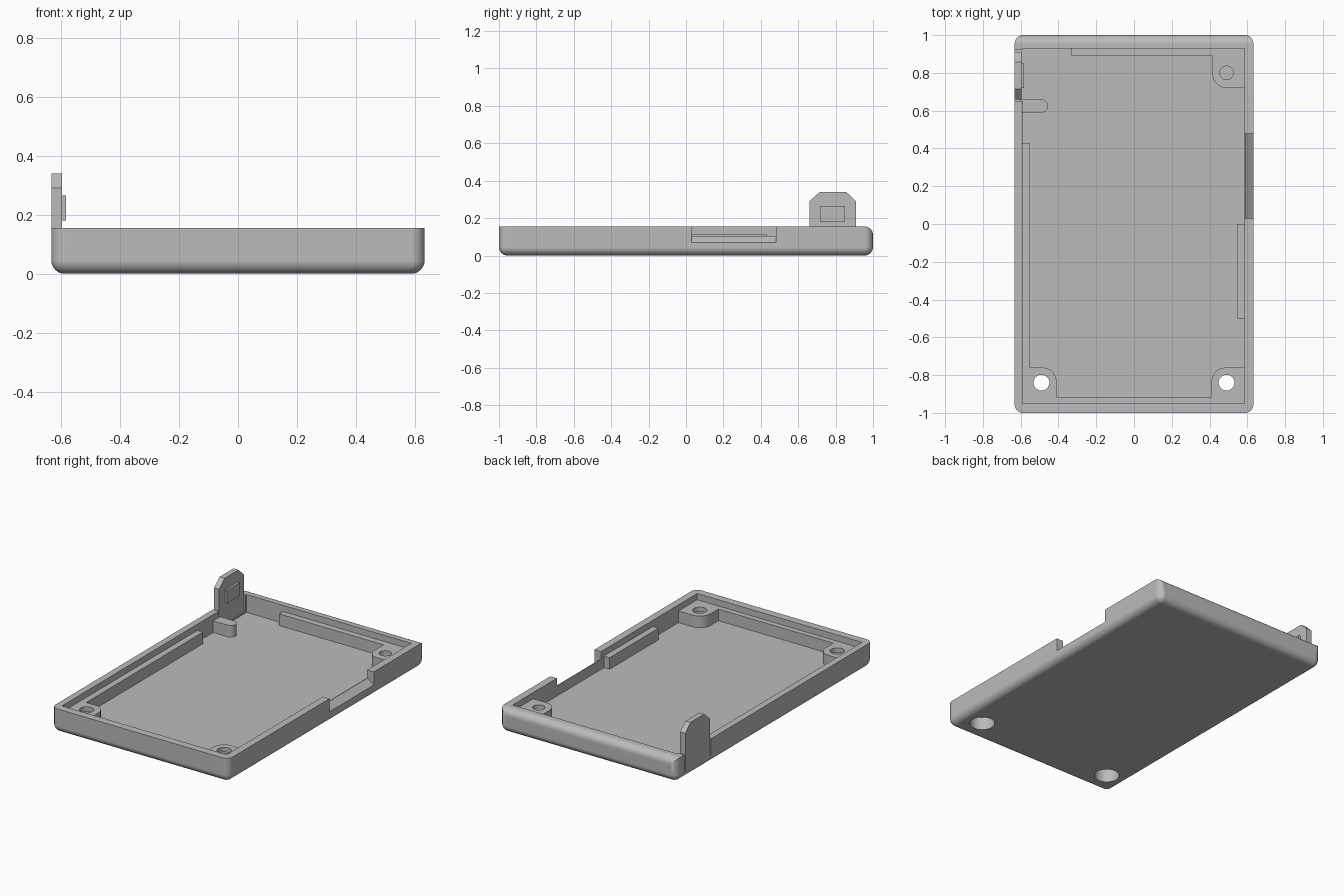
import bpy, bmesh
from math import sin, cos, pi, radians
from mathutils import Vector

if "Cube" in bpy.data.objects:
    bpy.data.objects.remove(bpy.data.objects["Cube"], do_unlink=True)

GREY = (0.5, 0.5, 0.5, 1)
mat = bpy.data.materials.new("light_grey_plastic")
mat.use_nodes = True
mat.diffuse_color = GREY
mat.node_tree.nodes["Principled BSDF"].inputs["Base Color"].default_value = GREY

W, L, H = 0.632, 1.0, 0.155      # half width, half length, wall height
FLOOR, LEDGE = 0.04, 0.115       # inner floor and support heights
R = 0.045                        # outer edge radius


def to_object(name, bm):
    bmesh.ops.recalc_face_normals(bm, faces=bm.faces[:])
    mesh = bpy.data.meshes.new(name)
    bm.to_mesh(mesh)
    bm.free()
    mesh.materials.append(mat)
    obj = bpy.data.objects.new(name, mesh)
    bpy.context.collection.objects.link(obj)
    return obj


def prism(name, points, axis, lo, hi):
    """Extrude a 2D outline along an axis; the points give the other two axes in order."""
    bm = bmesh.new()
    verts = []
    for p in points:
        co = list(p)
        co.insert("xyz".index(axis), lo)
        verts.append(bm.verts.new(co))
    face = bm.faces.new(verts)
    new = bmesh.ops.extrude_face_region(bm, geom=[face])["geom"]
    step = Vector([hi - lo if a == axis else 0 for a in "xyz"])
    bmesh.ops.translate(bm, vec=step, verts=[v for v in new if isinstance(v, bmesh.types.BMVert)])
    return to_object(name, bm)


def box(name, x0, x1, y0, y1, z0, z1):
    return prism(name, [(x0, y0), (x1, y0), (x1, y1), (x0, y1)], "z", z0, z1)


def arc(cx, cy, r, start, end, n):
    return [(cx + r * cos(radians(start + (end - start) * i / n)),
             cy + r * sin(radians(start + (end - start) * i / n))) for i in range(n + 1)]


def cylinder(name, x, y, r, z0, z1):
    return prism(name, arc(x, y, r, 0, 360, 40)[:-1], "z", z0, z1)


def cut(obj, cutter):
    cutter.hide_render = True
    mod = obj.modifiers.new("cut", "BOOLEAN")
    mod.operation = "DIFFERENCE"
    mod.solver = "EXACT"
    mod.object = cutter
    bpy.context.view_layer.objects.active = obj
    bpy.ops.object.modifier_apply(modifier=mod.name)
    bpy.data.objects.remove(cutter, do_unlink=True)


# Outer shell: rounded corners and base, with the back top edge rounded too
bm = bmesh.new()
bmesh.ops.create_cube(bm, size=1)
for v in bm.verts:
    v.co = (v.co.x * 2 * W, v.co.y * 2 * L, (v.co.z + 0.5) * H)
rounded = []
for e in bm.edges:
    a, b = e.verts
    on_top = min(a.co.z, b.co.z) > H / 2
    on_back = min(a.co.y, b.co.y) > 0
    if not on_top or on_back:
        rounded.append(e)
bmesh.ops.bevel(bm, geom=rounded, offset=R, segments=8, profile=0.5, affect="EDGES")
tray = to_object("case_tray", bm)

# Cavity, sloped side notch, and the gap the clip stands in
cut(tray, box("cavity", -0.59, 0.585, -0.95, 0.93, FLOOR, 0.3))
cut(tray, prism("notch", [(0.55, 0.105), (0.59, 0.105), (W, 0.07), (0.7, 0.07),
                          (0.7, 0.3), (0.55, 0.3)], "y", 0.03, 0.48))
cut(tray, box("clip_gap", -0.7, -0.57, 0.65, 0.92, 0.046, 0.3))

# Support ledges along the walls
Z0 = FLOOR - 0.01
parts = [
    tray,
    box("front_ledge", -0.43, 0.43, -0.96, -0.915, Z0, LEDGE),
    box("right_side_ledge", -0.6, -0.55, -0.78, 0.43, Z0, LEDGE),
    box("left_side_ledge", 0.545, 0.595, -0.5, 0, Z0, LEDGE),
    box("back_ledge", -0.33, 0.43, 0.89, 0.94, Z0, LEDGE),
]


# Corner screw bosses, each with one rounded inner corner
def boss(name, sx, sy, wall_x, wall_y, in_x, in_y):
    r = 0.075
    curve = [(sx * (in_x + r - x), sy * (in_y + r - y)) for x, y in arc(0, 0, r, 0, 90, 10)]
    outline = [(sx * wall_x, sy * wall_y), (sx * in_x, sy * wall_y)] + curve + [(sx * wall_x, sy * in_y)]
    return prism(name, outline, "z", Z0, LEDGE)


for name, sx, wall in (("front_right_boss", -1, 0.6), ("front_left_boss", 1, 0.595)):
    b = boss(name, sx, -1, wall, 0.96, 0.41, 0.76)
    for target in (tray, b):
        cut(target, cylinder("screw_hole", sx * 0.49, -0.84, 0.042, -0.1, 0.3))
        cut(target, cylinder("screw_head_recess", sx * 0.49, -0.84, 0.075, -0.1, 0.085))
    parts.append(b)

b = boss("back_left_boss", 1, 1, 0.595, 0.94, 0.415, 0.72)
cut(b, cylinder("blind_hole", 0.49, 0.8, 0.036, 0, 0.3))
parts.append(b)

# Round-ended locating tab
parts.append(prism("locating_tab", [(-0.6, 0.59)] + arc(-0.49, 0.625, 0.035, -90, 90, 14)
                   + [(-0.6, 0.66)], "z", Z0, LEDGE))

# Upright clip with chamfered top, and its catch
parts.append(prism("clip", [(0.66, 0.04), (0.91, 0.04), (0.91, 0.29), (0.857, 0.34),
                            (0.715, 0.34), (0.66, 0.29)], "x", -W, -0.596))
parts.append(box("clip_catch", -0.6, -0.582, 0.72, 0.85, 0.18, 0.265))

# Smooth curved areas and keep the corners sharp
bpy.ops.object.select_all(action="DESELECT")
for p in parts:
    p.select_set(True)
bpy.context.view_layer.objects.active = tray
bpy.ops.object.shade_smooth_by_angle(angle=radians(30))
for p in parts:
    mod = p.modifiers.new("even_normals", "WEIGHTED_NORMAL")
    mod.keep_sharp = True
